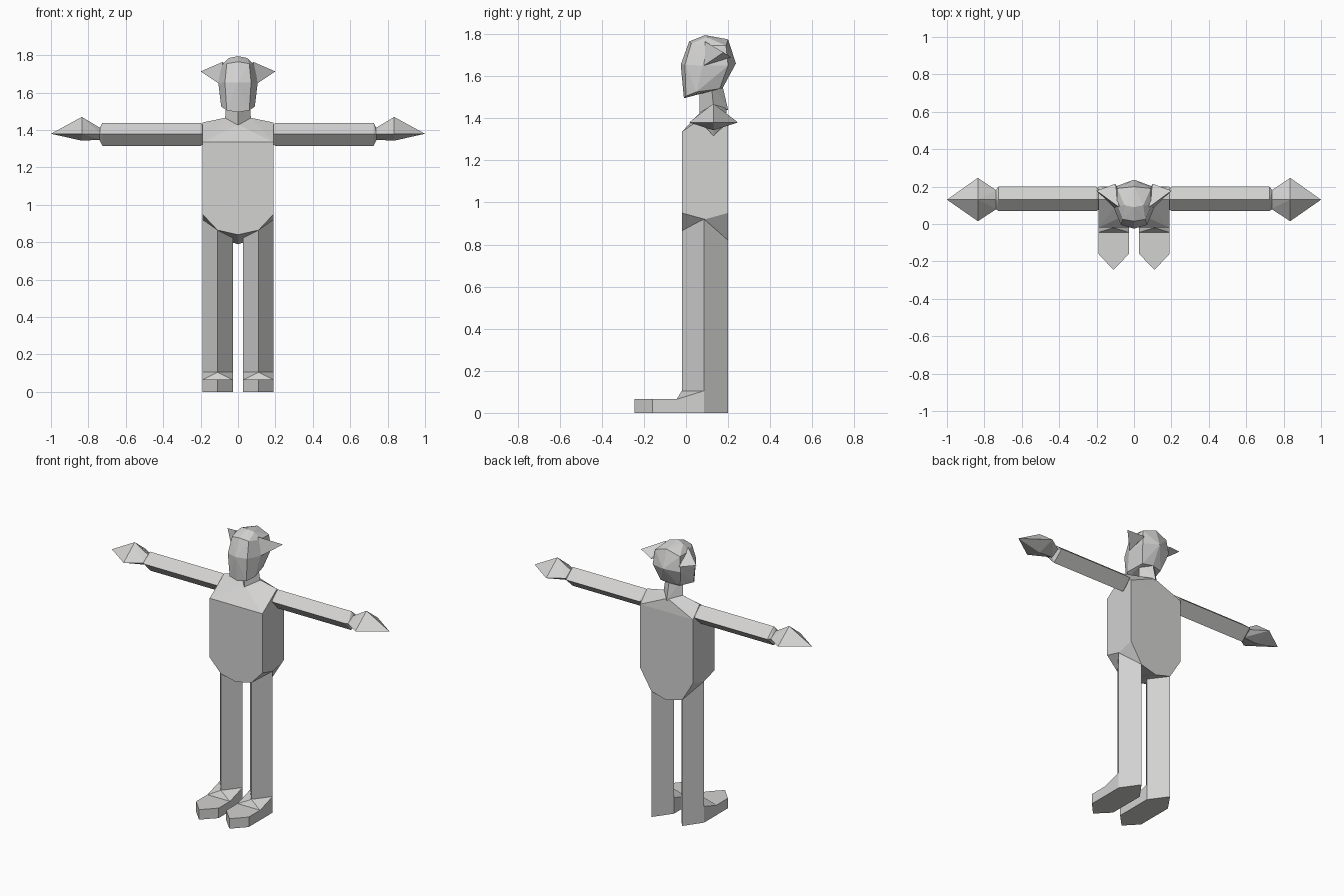
import bpy, bmesh

grey = bpy.data.materials.new("plain_grey")
grey.diffuse_color = (0.65, 0.645, 0.64, 1)


def hull(name, pts):
    """Flat-faced solid wrapped around a few corner points."""
    bm = bmesh.new()
    for p in pts:
        bm.verts.new(p)
    res = bmesh.ops.convex_hull(bm, input=bm.verts[:])
    loose = [v for v in bm.verts if not v.link_faces]
    bmesh.ops.delete(bm, geom=loose, context='VERTS')
    bmesh.ops.dissolve_limit(bm, angle_limit=0.02, verts=bm.verts[:], edges=bm.edges[:])
    bmesh.ops.recalc_face_normals(bm, faces=bm.faces[:])
    me = bpy.data.meshes.new(name)
    bm.to_mesh(me)
    bm.free()
    me.materials.append(grey)
    ob = bpy.data.objects.new(name, me)
    bpy.context.collection.objects.link(ob)
    return ob


def both(pts):
    """Mirror points across the centre plane."""
    return pts + [(-x, y, z) for x, y, z in pts if x]


def pair(name, pts):
    hull("left_" + name, pts)
    hull("right_" + name, [(-x, y, z) for x, y, z in pts])


def diamond(x, y, z, front, back, up, down):
    """Four-sided ring across an arm."""
    return [(x, y - front, z), (x, y, z + up), (x, y + back, z), (x, y, z - down)]


# Torso with sloped shoulders and pointed lower edge
hull("torso", both([
    (0.19, -0.02, 1.335), (0.19, -0.02, 0.95), (0.11, -0.02, 0.865), (0, -0.02, 0.84),
    (0.19, 0.2, 1.365), (0.19, 0.2, 0.95), (0.11, 0.2, 0.82), (0, 0.2, 0.79),
    (0.19, 0.09, 0.92), (0.19, 0.13, 1.44), (0.07, 0.13, 1.465),
    (0, 0.07, 1.43), (0, 0.19, 1.45)]))

# Neck
hull("neck", both([
    (0.07, 0.13, 1.455), (0, 0.065, 1.425), (0, 0.2, 1.44),
    (0.06, 0.12, 1.57), (0, 0.065, 1.57), (0, 0.17, 1.57)]))

# Head: chin ring, brow ring, crown ring and top
hull("head", both([
    (0, -0.01, 1.495), (0.06, 0.0, 1.505), (0.09, 0.05, 1.525), (0.07, 0.16, 1.54), (0, 0.175, 1.545),
    (0, -0.025, 1.655), (0.07, -0.005, 1.655), (0.105, 0.08, 1.65), (0.1, 0.2, 1.65), (0, 0.237, 1.66),
    (0, 0.015, 1.765), (0.06, 0.025, 1.755), (0.09, 0.1, 1.745), (0.09, 0.19, 1.745), (0, 0.2, 1.775),
    (0, 0.09, 1.795), (0.05, 0.1, 1.785)]))

# Ears
pair("ear", [(0.2, 0.178, 1.713), (0.105, 0.085, 1.65), (0.08, 0.09, 1.765),
             (0.1, 0.215, 1.69), (0.06, 0.14, 1.7)])

# Arms with narrowed ends, and pointed hands
pair("arm",
     diamond(0.185, 0.13, 1.38, 0.05, 0.05, 0.045, 0.055)
     + diamond(0.2, 0.13, 1.38, 0.06, 0.07, 0.058, 0.065)
     + diamond(0.725, 0.13, 1.38, 0.06, 0.07, 0.058, 0.065)
     + diamond(0.74, 0.13, 1.38, 0.05, 0.05, 0.03, 0.035))
pair("hand",
     diamond(0.735, 0.13, 1.38, 0.05, 0.05, 0.03, 0.032)
     + diamond(0.835, 0.13, 1.38, 0.115, 0.117, 0.09, 0.037)
     + [(1.0, 0.13, 1.38)])

# Diamond-section legs, cut to the torso's lower edge
leg = [(0.11, -0.02, 0.87), (0.19, 0.085, 0.92), (0.11, 0.2, 0.825), (0.027, 0.085, 0.83)]
pair("leg", leg + [(x, y, 0) for x, y, z in leg])

# Feet with pointed toes and a short raised instep
sole = [(0.11, -0.245), (0.19, -0.16), (0.19, 0.085), (0.11, 0.2), (0.027, 0.085), (0.027, -0.16)]
pair("foot", [(x, y, z) for x, y in sole for z in (0, 0.065)])
pair("instep", [(x, y, z) for x in (0.027, 0.19) for y, z in
                ((-0.045, 0.064), (0.085, 0.064), (0.085, 0.105))] + [(0.11, -0.02, 0.105)])
